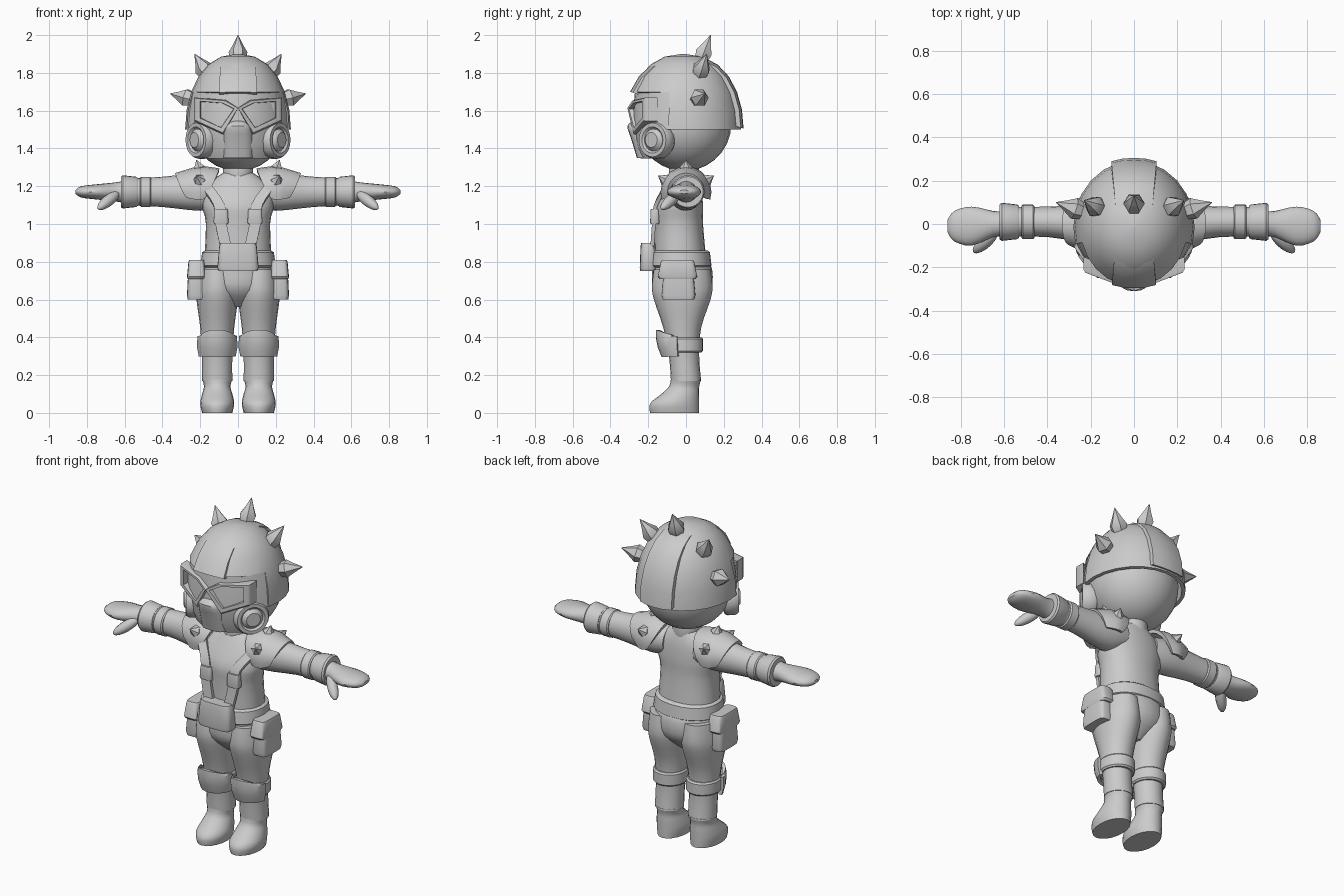
import bpy, bmesh
from math import sin, cos, pi, radians
from mathutils import Vector

if "Cube" in bpy.data.objects:
    bpy.data.objects.remove(bpy.data.objects["Cube"])

grey = bpy.data.materials.new("light_grey")
grey.use_nodes = True
grey.diffuse_color = (.6, .6, .6, 1)
grey.node_tree.nodes["Principled BSDF"].inputs["Base Color"].default_value = grey.diffuse_color
parts = []
LEG = .11       # sideways position of each leg
ARM = 1.17      # height of the outstretched arms


def skin(name, rings, closed=True, caps=(True, True), solid=0, mirror=False, drop=None):
    """Join equal rings of points with quads; optionally cap, thicken and mirror."""
    bm = bmesh.new()
    rows = [[bm.verts.new(point) for point in ring] for ring in rings]
    count = len(rows[0])
    for lower, upper in zip(rows, rows[1:]):
        for i in range(count if closed else count - 1):
            j = (i + 1) % count
            bm.faces.new((lower[i], lower[j], upper[j], upper[i]))
    if closed:
        for wanted, row in zip(caps, (rows[0], rows[-1])):
            if wanted:
                bm.faces.new(row)
    if drop:
        doomed = [face for face in bm.faces if drop(face.calc_center_median())]
        bmesh.ops.delete(bm, geom=doomed, context='FACES')
    bmesh.ops.recalc_face_normals(bm, faces=bm.faces)
    mesh = bpy.data.meshes.new(name)
    bm.to_mesh(mesh)
    bm.free()
    mesh.materials.append(grey)
    part = bpy.data.objects.new(name, mesh)
    bpy.context.collection.objects.link(part)
    if solid:
        thickness = part.modifiers.new("thickness", 'SOLIDIFY')
        thickness.thickness, thickness.offset = solid, 0
    if mirror:
        part.modifiers.new("mirror", 'MIRROR').use_mirror_merge = False
    parts.append(part)


def spline(points, steps=3):
    """Smooth path through a few points of any dimension."""
    pts = [Vector(p) for p in points]
    path = []
    for i in range(len(pts) - 1):
        a, b, c, d = pts[max(i - 1, 0)], pts[i], pts[i + 1], pts[min(i + 2, len(pts) - 1)]
        for s in range(steps):
            t = s / steps
            path.append(b + ((c - a) + ((a * 2 - b * 5 + c * 4 - d) + (b * 3 - a - c * 3 + d) * t) * t) * t / 2)
    return path + [pts[-1]]


def oval(position, centre, radii, axis, n, e):
    """Rounded section across the given axis; e below one makes it squarer."""
    ring = []
    for i in range(n):
        c, s = cos(2 * pi * i / n), sin(2 * pi * i / n)
        u = centre[0] + radii[0] * abs(c) ** e * (1 if c > 0 else -1)
        v = centre[1] + radii[1] * abs(s) ** e * (1 if s > 0 else -1)
        ring.append((u, v, position) if axis == 'z' else (position, u, v))
    return ring


def loft(name, rows, axis='z', at=0, n=20, e=1, **options):
    """Smooth body; rows are (position, y centre, radius, radius)."""
    skin(name, [oval(t, (at, y) if axis == 'z' else (y, at), (ru, rv), axis, n, e)
                for t, y, ru, rv in spline(rows)], **options)


def band(name, low, high, centre, radii, axis='z', grow=1, e=1, **options):
    """Straight or tapered block or ring with a soft edge."""
    edge = (high - low) / 9
    rings = []
    for t, scale in ((low, .92), (low + edge, 1), (high - edge, grow), (high, grow * .92)):
        rings.append(oval(t, centre, [r * scale for r in radii], axis, 24, e))
    skin(name, rings, **options)


def turned(name, base, direction, rows, n=20, **options):
    """Round part about any axis; rows are (distance, radius)."""
    axis = Vector(direction).normalized()
    turn = axis.to_track_quat('Z', 'Y')
    skin(name, [[turn @ Vector(p) + Vector(base) for p in oval(t, (0, 0), (r, r), 'z', n, 1)]
                for t, r in rows], **options)


def ball(name, base, tip, r, **options):
    axis = Vector(tip) - Vector(base)
    angles = [pi * (i + .2) / 14.4 for i in range(15)]
    turned(name, base, axis, [(axis.length * (1 - cos(a)) / 2, r * sin(a)) for a in angles], **options)


def spike(name, base, tip, r=.05, **options):
    axis = Vector(tip) - Vector(base)
    rows = [(axis.length * t, r * s) for t, s in ((0, .8), (.3, 1), (.6, .55), (1, .03))]
    turned(name, base, axis, rows, n=6, **options)


def wrap(name, rows, half, centre=(0, 0), sag=0, **options):
    """Curved plate around the front; rows are (height, x radius, y radius)."""
    columns = []
    for i in range(13):
        k = i / 6 - 1
        a = radians(half * k)
        columns.append([(centre[0] + rx * sin(a), centre[1] - ry * cos(a), z - sag * k * k * (row == len(rows) - 1))
                        for row, (z, rx, ry) in enumerate(rows)])
    skin(name, columns, closed=False, solid=.02, **options)


# Head, and helmet with a raised centre ridge
ball("head", (0, -.01, 1.28), (0, -.01, 1.78), .25, n=24)
band("neck", 1.2, 1.34, (0, -.01), (.08, .08))


def dome(a, radius):
    return radius * max(cos(a), .02) ** .85, 1.5 + .39 * sin(a)


shell = []
for i in range(7):
    a = pi / 12 * i
    width, height = dome(a, .27)
    shell.append(oval(height, (0, -.015), (width, width * 1.1), 'z', 24, 1))
skin("helmet", shell, caps=(False, True), solid=.02, drop=lambda c: c.z < 1.69 and c.y < -.08)

ridge = []
for i in range(2, 13):
    a = pi / 12 * i
    reach, height = dome(min(a, pi - a), .335 if i < 6 else .305)
    y = -reach if i < 6 else reach
    width = .08 + .025 * abs(cos(a))
    ridge.append([(k * width, y * f, 1.6 + (height - 1.595) * f) for k, f in
                  ((-1, .95), (-.5, .99), (0, 1), (.5, .99), (1, .95), (1, .86), (-1, .86))])
skin("helmet_ridge", ridge)
spike("helmet_spike_top", (0, .08, 1.87), (0, .13, 2))
spike("helmet_spikes_upper", (.16, .07, 1.79), (.23, .11, 1.9), mirror=True)
spike("helmet_spikes_side", (.24, .06, 1.66), (.36, .1, 1.69), mirror=True)

# Gas mask
wrap("mask_visor", [(1.5, .27, .27), (1.6, .26, .27), (1.7, .24, .26)], 72)
wrap("mask_jaw", [(1.35, .22, .23), (1.42, .25, .26), (1.52, .26, .27)], 60)
loft("mask_snout", [(1.35, -.2, .08, .06), (1.45, -.2, .085, .09), (1.52, -.22, .07, .09),
                    (1.55, -.22, .03, .05)], e=.7)
lens = [(.2, 1.65), (.08, 1.64), (.02, 1.61), (.09, 1.51), (.2, 1.56)]


def goggle_ring(scale, depth):
    outline = [(max(.12 + (x - .12) * scale, 0), 1.6 + (z - 1.6) * scale) for x, z in lens]
    return [(x, .38 * x - .31 + depth, z) for x, z in outline]


skin("goggles", [goggle_ring(scale, depth) for scale, depth in
                 ((1.4, .07), (1.4, .01), (1.3, 0), (1, 0), (.95, .04))], caps=(False, True), mirror=True)
turned("mask_filters", (.16, -.13, 1.445), (.8, -.6, 0),
       [(0, .09), (.02, .1), (.06, .1), (.08, .09), (.08, .07), (.07, .06), (.09, .04), (.09, .01)], mirror=True)

# Torso, arms and hands
loft("torso", [(.78, -.03, .18, .14), (1, -.04, .17, .13), (1.1, -.04, .19, .13),
               (1.2, -.02, .17, .1), (1.27, -.01, .08, .07)], n=24, e=.9)
loft("sleeves", [(.1, 0, .08, .08), (.2, 0, .09, .1), (.4, .01, .07, .08), (.6, .01, .07, .07)],
     'x', ARM, mirror=True)
band("cuff_straps", .46, .52, (.01, ARM), (.08, .08), 'x', mirror=True)
band("glove_cuffs", .53, .62, (.01, ARM), (.08, .08), 'x', grow=1.1, mirror=True)
loft("hands", [(.6, 0, .06, .06), (.65, 0, .06, .05), (.75, -.01, .09, .04), (.83, -.01, .07, .03),
               (.86, -.01, .03, .01)], 'x', ARM, mirror=True)
ball("thumbs", (.63, -.03, ARM), (.74, -.13, 1.08), .03, n=12, mirror=True)

# Spiked shoulder pads wrapped over the arms
pad = []
for i in range(13):
    k = i / 6 - 1
    a = radians(108 * k)
    inner, outer = .1 + .08 * k * k, .33 - .06 * k * k
    column = []
    for j in (0, .3, .6, 1):
        r = .09 + .035 * sin(pi * (1 + 3 * j) / 4)
        column.append((inner + (outer - inner) * j, r * sin(a), ARM + r * cos(a)))
    pad.append(column)
skin("shoulder_pads", pad, closed=False, solid=.02, mirror=True)
for place, a in (("top", 0), ("front", -pi / 3), ("back", pi / 3)):
    base, tip = [(x, r * sin(a), ARM + r * cos(a)) for x, r in ((.2, .11), (.22, .17))]
    spike("pad_spikes_" + place, base, tip, .035, mirror=True)

# Chest straps and their buckles
straps = spline([(.17, -.1, 1.2), (.1, -.16, 1.1), (.09, -.17, 1), (.06, -.18, .86)])
skin("chest_straps", [[(x - .03, y, z), (x + .03, y, z)] for x, y, z in straps],
     closed=False, solid=.02, mirror=True)
band("strap_buckles", 1, 1.08, (.09, -.165), (.04, .025), grow=.9, e=.5, mirror=True)

# Belt, buckle and hip pouches
band("belt", .77, .86, (0, -.03), (.2, .165), grow=.95, e=.9)
band("belt_buckle", .75, .9, (0, -.2), (.11, .045), grow=.9, e=.5)
band("pouches", .6, .8, (.22, -.04), (.05, .09), grow=.85, e=.4, mirror=True)
band("pouch_flaps", .71, .81, (.22, -.045), (.05, .105), grow=.85, e=.4, mirror=True)

# Trousers
loft("hips", [(.56, -.02, .04, .06), (.65, -.02, .18, .15), (.75, -.02, .19, .16), (.8, -.03, .18, .15)], n=24)
loft("trouser_legs", [(.17, 0, .08, .08), (.3, -.01, .08, .08), (.45, -.02, .09, .1), (.6, -.02, .11, .15),
                      (.67, -.02, .11, .16), (.76, -.02, .1, .15)], at=LEG, mirror=True)

# Knee pads with straps
band("knee_straps", .32, .4, (LEG, -.015), (.095, .105), mirror=True)
wrap("knee_pads", [(.3, .09, .1), (.35, .1, .12), (.4, .1, .13), (.44, .09, .13)], 78, (LEG, -.02), .05, mirror=True)

# Boots
loft("boots", [(0, -.06, .08, .13), (.05, -.06, .09, .13), (.1, -.03, .08, .1), (.14, -.01, .07, .08),
               (.18, 0, .08, .08)], at=LEG, mirror=True)

# Apply modifiers and smooth the rounded surfaces
bpy.ops.object.select_all(action='DESELECT')
for part in parts:
    part.select_set(True)
bpy.context.view_layer.objects.active = parts[0]
bpy.ops.object.convert(target='MESH')
bpy.ops.object.shade_smooth_by_angle(angle=radians(38))
